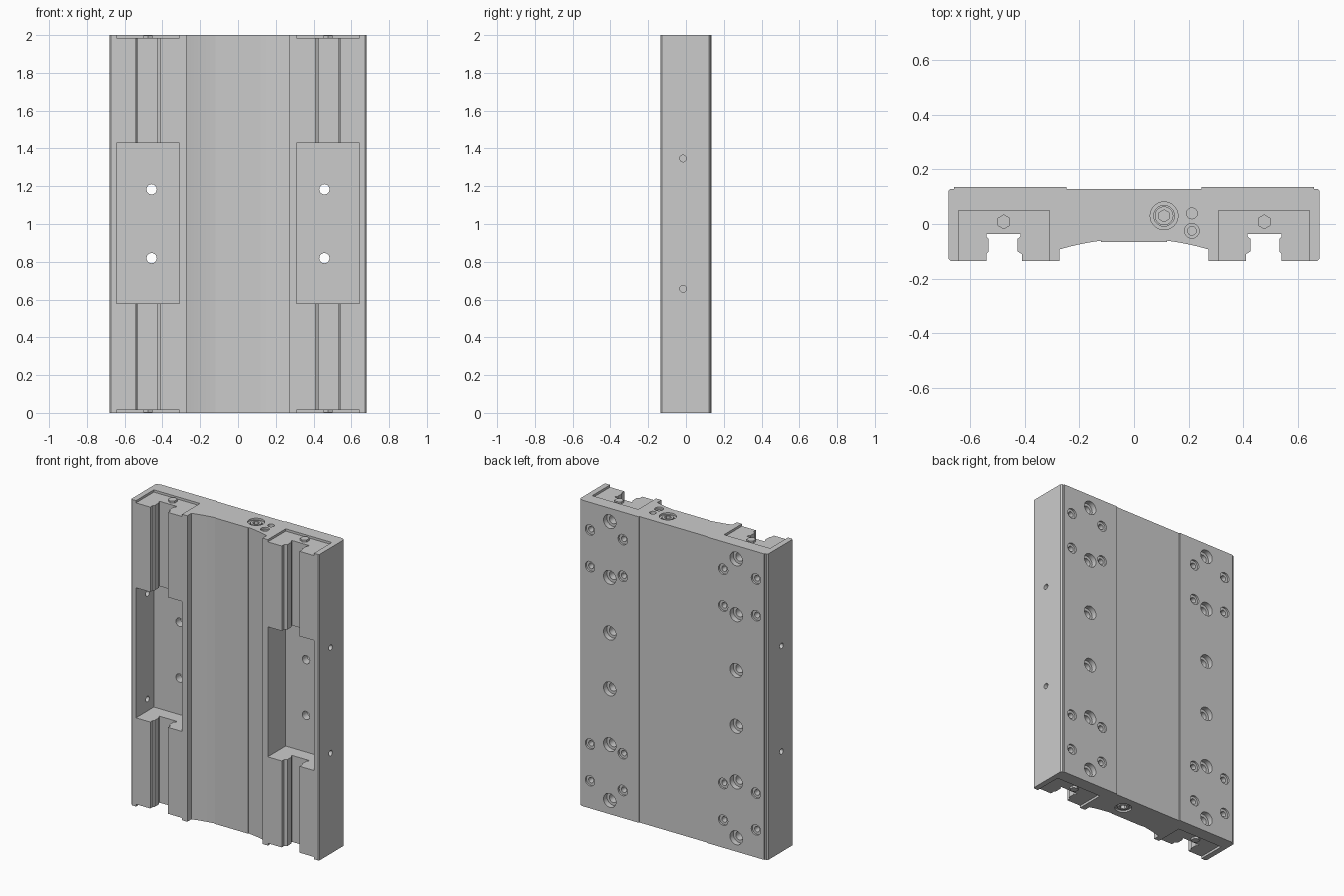
import bpy, bmesh, math
from mathutils import Matrix, Vector

if "Cube" in bpy.data.objects:
    bpy.data.objects.remove(bpy.data.objects["Cube"])


def finish(bm, name):
    bmesh.ops.recalc_face_normals(bm, faces=bm.faces)
    me = bpy.data.meshes.new(name)
    bm.to_mesh(me)
    bm.free()
    ob = bpy.data.objects.new(name, me)
    bpy.context.collection.objects.link(ob)
    return ob


def lathe(bm, steps, pos, axis, n=32):
    """Closed stepped solid; steps are (radius, height along axis)."""
    axis = Vector(axis)
    rot = Matrix.Identity(3) if abs(axis.z) > .5 else axis.to_track_quat('Z', 'Y').to_matrix()
    if axis.z < -.5:
        rot = Matrix.Diagonal((1, 1, -1))
    rings = []
    for r, h in steps:
        rings.append([bm.verts.new(Vector(pos) + rot @ Vector(
            (r * math.sin(2 * math.pi * i / n), r * math.cos(2 * math.pi * i / n), h))) for i in range(n)])
    for a, b in zip(rings, rings[1:]):
        for i in range(n):
            j = (i + 1) % n
            bm.faces.new((a[i], a[j], b[j], b[i]))
    bm.faces.new(rings[0])
    bm.faces.new(rings[-1])


def box(bm, lo, hi):
    lo, hi = Vector(lo), Vector(hi)
    m = Matrix.Translation((lo + hi) / 2) @ Matrix.Diagonal((*(hi - lo), 1))
    bmesh.ops.create_cube(bm, size=1, matrix=m)


def cut(target, bm):
    cutter = finish(bm, "cutter")
    cutter.hide_render = True
    mod = target.modifiers.new("cut", 'BOOLEAN')
    mod.object = cutter
    mod.solver = 'EXACT'
    bpy.context.view_layer.objects.active = target
    bpy.ops.object.modifier_apply(modifier=mod.name)
    bpy.data.objects.remove(cutter)


# Extruded plate: right half of the section, front centre round to back centre
R = .96
arc = []
for i in range(9):
    x = .12 + (.272 - .12) * i / 8
    arc.append((x, -.061 - (math.sqrt(R * R - .0144) - math.sqrt(R * R - x * x))))
half = [(.12, -.066)] + arc + [
    (.272, -.135), (.411, -.135), (.411, -.110), (.427, -.100), (.427, -.055),
    (.416, -.046), (.416, -.036), (.541, -.036), (.541, -.046), (.532, -.055),
    (.532, -.100), (.540, -.108), (.540, -.135), (.672, -.135), (.68, -.127),
    (.68, .121), (.672, .129), (.66, .129), (.66, .135), (.247, .135), (.247, .129)]
outline = half + [(-x, y) for x, y in reversed(half)]
bm = bmesh.new()
face = bm.faces.new([bm.verts.new((x, y, 0)) for x, y in outline])
ext = bmesh.ops.extrude_face_region(bm, geom=[face])
bmesh.ops.translate(bm, vec=(0, 0, 2), verts=[v for v in ext['geom'] if isinstance(v, bmesh.types.BMVert)])
plate = finish(bm, "carriage_plate")

# Carriage pockets and shallow end recesses
bm = bmesh.new()
for s in (-1, 1):
    x0, x1 = sorted((s * .31, s * .643))
    box(bm, (x0, -.2, .58), (x1, .05, 1.43))
    box(bm, (x0, -.2, 1.985), (x1, .05, 2.05))
    box(bm, (x0, -.2, -.05), (x1, .05, .015))
cut(plate, bm)

# Holes: back face, sides and ends
bm = bmesh.new()
BIG = [(.045, .02), (.045, -.035), (.027, -.035), (.027, -.105)]
SMALL = [(.034, .02), (.034, -.012), (.018, -.012), (.018, -.06)]
for s in (-1, 1):
    for i in range(6):
        lathe(bm, BIG, (s * .457, .135, .09 + .3645 * i), (0, 1, 0))
    for x in (.363, .6):
        for z in (.18, .42, 1.58, 1.82):
            lathe(bm, SMALL, (s * x, .135, z), (0, 1, 0), 24)
    for z in (.657, 1.347):
        lathe(bm, [(.018, .02), (.018, -.07)], (s * .68, -.015, z), (s, 0, 0), 24)
for z, d in ((2, 1), (0, -1)):
    lathe(bm, [(.051, .02), (.051, -.012), (.038, -.012), (.038, -.06)], (.11, .03, z), (0, 0, d))
lathe(bm, [(.02, .02), (.02, -.06)], (.212, .039, 2), (0, 0, 1), 24)
lathe(bm, [(.027, .02), (.027, -.012), (.016, -.012), (.016, -.06)], (.212, -.025, 2), (0, 0, 1), 24)
cut(plate, bm)

# Hex bolt heads and socket plugs at both ends
parts = [plate]
for end, z, d in (("top", 2, 1), ("bottom", 0, -1)):
    for side, s in (("left", -1), ("right", 1)):
        bm = bmesh.new()
        lathe(bm, [(.027, -.017), (.027, -.001)], (s * .477, .008, z), (0, 0, d), 6)
        finish(bm, f"{end}_{side}_hex_bolt")
    bm = bmesh.new()
    lathe(bm, [(.034, -.06), (.034, -.006)], (.11, .03, z), (0, 0, d))
    plug = finish(bm, f"{end}_socket_plug")
    bm = bmesh.new()
    lathe(bm, [(.022, -.03), (.022, .01)], (.11, .03, z), (0, 0, d), 6)
    cut(plug, bm)
    parts.append(plug)

# Smooth curved walls, keep edges sharp
for ob in parts:
    bpy.ops.object.select_all(action='DESELECT')
    ob.select_set(True)
    bpy.context.view_layer.objects.active = ob
    bpy.ops.object.shade_smooth_by_angle(angle=math.radians(25))
